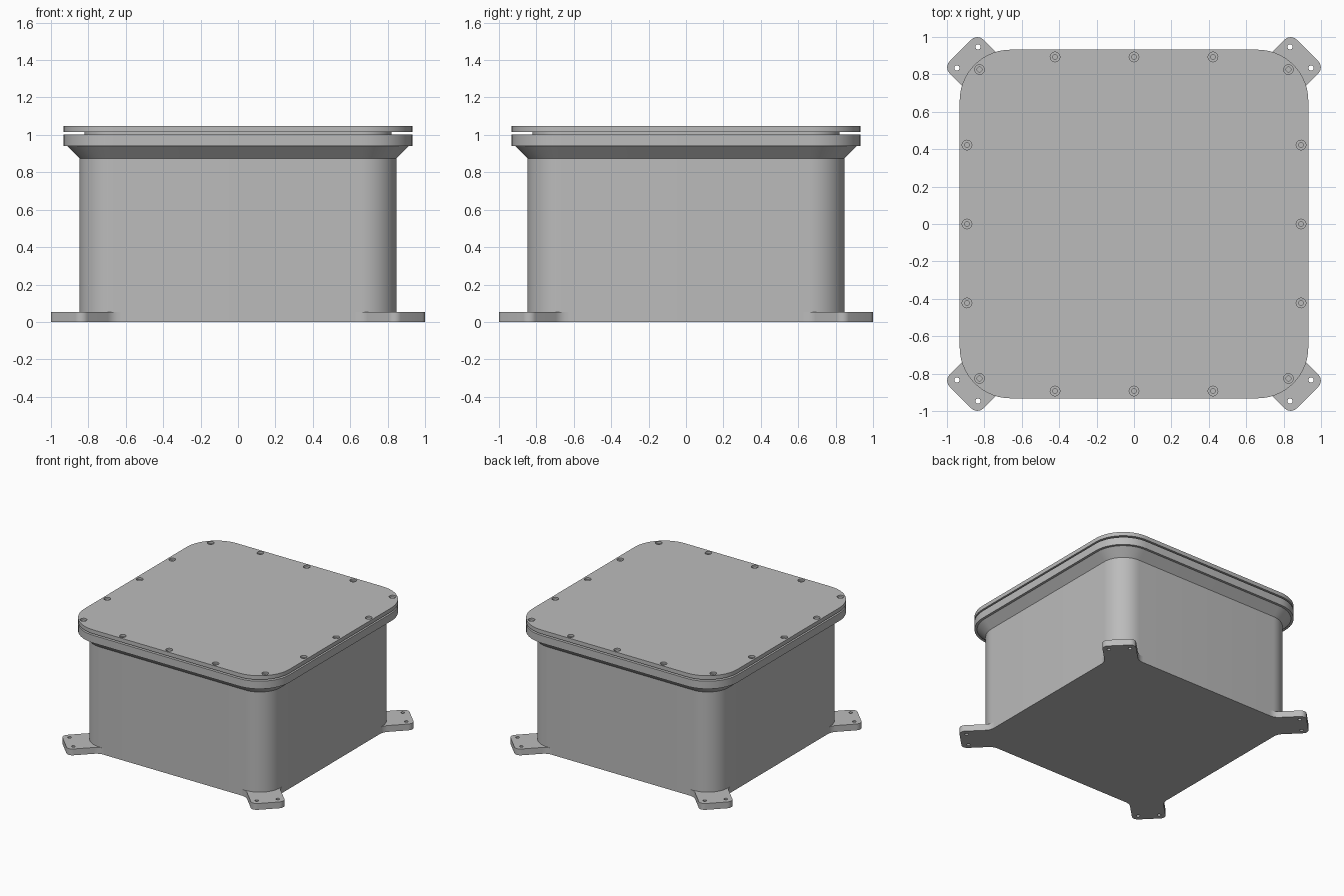
import bpy, bmesh
from math import sin, cos, pi, sqrt

cube = bpy.data.objects.get("Cube")
if cube:
    bpy.data.objects.remove(cube)

grey = bpy.data.materials.new("cast_grey")
grey.use_nodes = True
grey.diffuse_color = (0.5, 0.5, 0.5, 1)
grey.node_tree.nodes["Principled BSDF"].inputs["Base Color"].default_value = (0.5, 0.5, 0.5, 1)

CORNER = 0.66  # centre of every corner arc


def arc(cx, cy, r, start, end, n):
    steps = [start + (end - start) * i / n for i in range(n + 1)]
    return [(cx + r * cos(a), cy + r * sin(a)) for a in steps]


def circle(cx, cy, r, n=20):
    return arc(cx, cy, r, 0, 2 * pi, n)[:-1]


def rounded_square(half):
    pts = []
    for i, (sx, sy) in enumerate([(1, 1), (-1, 1), (-1, -1), (1, -1)]):
        pts += arc(sx * CORNER, sy * CORNER, half - CORNER, i * pi / 2, (i + 1) * pi / 2, 14)
    return pts


def ring(bm, pts, z):
    return [bm.verts.new((x, y, z)) for x, y in pts]


def bridge(bm, a, b):
    n = len(a)
    for i in range(n):
        j = (i + 1) % n
        bm.faces.new((a[i], a[j], b[j], b[i]))


def fill(bm, loops):
    """Fill an outline that may contain hole outlines."""
    edges = [bm.edges.get((l[i - 1], l[i])) for l in loops for i in range(len(l))]
    bmesh.ops.triangle_fill(bm, use_beauty=True, use_dissolve=False, edges=edges)


def finish(bm, name):
    bmesh.ops.recalc_face_normals(bm, faces=bm.faces)
    mesh = bpy.data.meshes.new(name)
    bm.to_mesh(mesh)
    bm.free()
    mesh.materials.append(grey)
    ob = bpy.data.objects.new(name, mesh)
    bpy.context.collection.objects.link(ob)
    bpy.ops.object.select_all(action='DESELECT')
    ob.select_set(True)
    bpy.context.view_layer.objects.active = ob
    bpy.ops.object.shade_smooth_by_angle(angle=pi / 6)
    return ob


def loft(name, sections):
    """Stack rounded squares given as (height, half width)."""
    bm = bmesh.new()
    rings = [ring(bm, rounded_square(half), z) for z, half in sections]
    for a, b in zip(rings, rings[1:]):
        bridge(bm, a, b)
    bm.faces.new(rings[0])
    bm.faces.new(rings[-1])
    return finish(bm, name)


# Box with flared flange, and the seal between flange and lid
loft("box_body", [(0, 0.848), (0.875, 0.848), (0.94, 0.912), (0.94, 0.932), (1.003, 0.932)])
loft("seal", [(1.0, 0.82), (1.02, 0.82)])

# Lid with counterbored screw holes
LID_BOTTOM, LID_LEDGE, LID_TOP = 1.016, 1.032, 1.048
screws = [(sx * 0.826, sy * 0.826) for sx in (-1, 1) for sy in (-1, 1)]
for offset in (-0.422, 0, 0.422):
    for side in (-0.893, 0.893):
        screws += [(offset, side), (side, offset)]

bm = bmesh.new()
lower = [ring(bm, rounded_square(0.932), LID_BOTTOM)]
upper = [ring(bm, rounded_square(0.932), LID_TOP)]
bridge(bm, lower[0], upper[0])
for x, y in screws:
    wide, narrow = circle(x, y, 0.026), circle(x, y, 0.013)
    stack = [ring(bm, wide, LID_TOP), ring(bm, wide, LID_LEDGE),
             ring(bm, narrow, LID_LEDGE), ring(bm, narrow, LID_BOTTOM)]
    for a, b in zip(stack, stack[1:]):
        bridge(bm, a, b)
    upper.append(stack[0])
    lower.append(stack[-1])
fill(bm, upper)
fill(bm, lower)
finish(bm, "lid")


# Mounting feet: diagonal plates blended into the box walls
def foot_outline():
    reach, width, r = 1.312, 0.127, 0.045
    wall = 0.848
    meet = wall - width * sqrt(2)
    p0, p1, p2 = (meet - 0.04, wall), (meet, wall), (meet + 0.028, wall + 0.028)
    half = [(p0[0], wall - 0.02)]
    for i in range(7):
        t = i / 6
        half.append(tuple((1 - t) ** 2 * a + 2 * t * (1 - t) * b + t * t * c
                          for a, b, c in zip(p0, p1, p2)))
    u, v = reach - r, width - r
    half += arc((u - v) / sqrt(2), (u + v) / sqrt(2), r, 3 * pi / 4, pi / 4, 8)
    return half + [(y, x) for x, y in reversed(half)]


for depth, sy in (("front", -1), ("back", 1)):
    for side, sx in (("right", -1), ("left", 1)):
        bm = bmesh.new()
        outlines = [foot_outline(), circle(0.834, 0.947, 0.014), circle(0.947, 0.834, 0.014)]
        bottom, top = [], []
        for pts in outlines:
            pts = [(sx * x, sy * y) for x, y in pts]
            bottom.append(ring(bm, pts, 0))
            top.append(ring(bm, pts, 0.052))
            bridge(bm, bottom[-1], top[-1])
        fill(bm, bottom)
        fill(bm, top)
        finish(bm, f"foot_{depth}_{side}")
